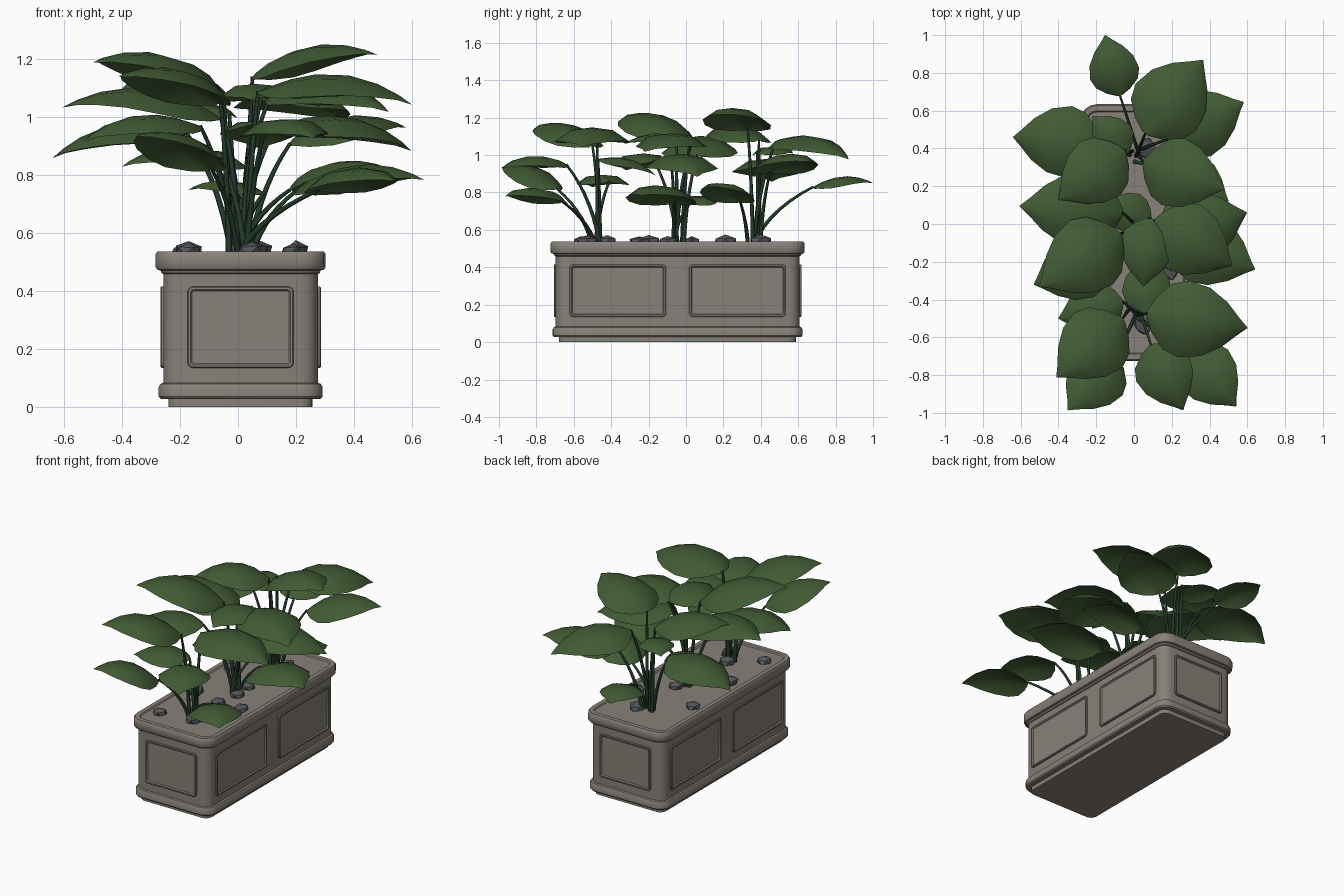
import bpy, bmesh, math, random
from mathutils import Vector

if "Cube" in bpy.data.objects:
    bpy.data.objects.remove(bpy.data.objects["Cube"])

random.seed(4)
CX, CY = 0.009, -0.045          # planter centre
HX, HY = 0.267, 0.652           # planter body half sizes


def material(name, rgb):
    m = bpy.data.materials.new(name)
    m.diffuse_color = (*rgb, 1)
    m.use_nodes = True
    m.node_tree.nodes["Principled BSDF"].inputs["Base Color"].default_value = m.diffuse_color
    return m


STONE = material("warm grey stone", (0.245, 0.22, 0.188))
LEAF = material("leaf green", (0.053, 0.104, 0.034))
STEM = material("dark stem green", (0.017, 0.043, 0.024))
ROCK = material("slate grey", (0.092, 0.096, 0.107))


def finish(bm, name, mat, angle=35):
    me = bpy.data.meshes.new(name)
    bm.to_mesh(me)
    bm.free()
    me.materials.append(mat)
    ob = bpy.data.objects.new(name, me)
    bpy.context.collection.objects.link(ob)
    bpy.ops.object.select_all(action='DESELECT')
    ob.select_set(True)
    bpy.context.view_layer.objects.active = ob
    bpy.ops.object.shade_smooth_by_angle(angle=math.radians(angle))
    return ob


def rounded_rect(hx, hy, r, seg=4):
    pts = []
    for k, (sx, sy) in enumerate([(1, 1), (-1, 1), (-1, -1), (1, -1)]):
        for i in range(seg + 1):
            a = math.pi / 2 * (k + i / seg)
            pts.append((sx * (hx - r) + r * math.cos(a), sy * (hy - r) + r * math.sin(a)))
    return pts


def bridge(bm, rings):
    for a, b in zip(rings, rings[1:]):
        n = len(a)
        for i in range(n):
            bm.faces.new((a[i], a[(i + 1) % n], b[(i + 1) % n], b[i]))


# Planter: one rounded box swept through foot, base moulding, wall and rim
bm = bmesh.new()
profile = [(-.018, 0), (-.018, .027), (.010, .028), (.016, .036), (.016, .068), (.010, .079),
           (0, .083), (0, .459), (.006, .462), (.010, .471), (.021, .474), (.027, .483),
           (.027, .527), (.020, .537), (-.008, .537), (-.014, .530)]
rings = [[bm.verts.new((CX + x, CY + y, z)) for x, y in rounded_rect(HX + d, HY + d, .06 + d)]
         for d, z in profile]
bridge(bm, rings)
bm.faces.new(rings[0][::-1])
bm.faces.new(rings[-1])
finish(bm, "planter_box", STONE)


# Raised panel frames on the four walls
def panel(name, centre, right, half):
    right, up = Vector(right), Vector((0, 0, 1))
    out = right.cross(up)
    bm = bmesh.new()
    rings = []
    for inset, depth in [(0, -.002), (0, .007), (.003, .010), (.010, .010), (.013, .007), (.015, .003)]:
        loop = rounded_rect(half - inset, .14 - inset, .018 - inset * .6, 3)
        rings.append([bm.verts.new(Vector(centre) + right * u + up * v + out * depth) for u, v in loop])
    bridge(bm, rings)
    bm.faces.new(rings[-1])
    finish(bm, name, STONE)


for s, side in ((-1, "front"), (1, "back")):
    panel(side + "_panel", (CX, CY + s * HY, .275), (-s, 0, 0), .183)
for s, side in ((-1, "left"), (1, "right")):
    for k in (-1, 1):
        panel(side + "_panel", (CX + s * HX, CY + k * .32, .275), (0, s, 0), .258)


# Leaf blade: pointed oval, arched lengthwise and domed across
OUTLINE = [(0, .1), (.07, .46), (.2, .85), (.36, 1), (.58, .89), (.77, .58), (.91, .22), (1, .012)]


def leaf(base, tip):
    base, tip = Vector(base), Vector(tip)
    along = tip - base
    length = along.length
    width = min(.81 * length, .41)
    side = Vector((along.y, -along.x, 0)).normalized()
    up = side.cross(along).normalized()
    bm = bmesh.new()
    rows = []
    for t, w in OUTLINE:
        mid = base + along * t + up * (.7 * length * t * (1 - t))
        row = []
        for u in (-1, -.55, 0, .55, 1):
            dome = -.22 * width * w * u * u - .012 * w * (u == 0)
            row.append(bm.verts.new(mid + side * (u * w * width / 2) + up * dome))
        rows.append(row)
    for a, b in zip(rows, rows[1:]):
        for i in range(4):
            bm.faces.new((a[i], a[i + 1], b[i + 1], b[i]))
    bmesh.ops.recalc_face_normals(bm, faces=bm.faces)
    if sum(f.normal.z for f in bm.faces) < 0:
        bmesh.ops.reverse_faces(bm, faces=bm.faces)
    finish(bm, "leaf", LEAF, 50)


# Stem: tapered six-sided tube rising from the soil and bending to the leaf
def stem(root, end):
    root, end = Vector(root), Vector(end)
    d = end - root
    bend = root + Vector((d.x * .25, d.y * .25, d.z * .6))
    n = 7
    bm = bmesh.new()
    rings = []
    for i in range(n + 1):
        t = i / n
        p = root * (1 - t) ** 2 + bend * (2 * t * (1 - t)) + end * t * t
        tangent = ((bend - root) * (1 - t) + (end - bend) * t).normalized()
        a = tangent.orthogonal().normalized() if i == 0 else (a - tangent * a.dot(tangent)).normalized()
        b = tangent.cross(a)
        r = .012 - .0055 * t
        rings.append([bm.verts.new(p + (a * math.cos(k * math.pi / 3) + b * math.sin(k * math.pi / 3)) * r)
                      for k in range(6)])
    bridge(bm, rings)
    finish(bm, "stem", STEM, 70)


def plant(x, y, leaves):
    for i, (bx, by, bz, tx, ty, tz) in enumerate(leaves):
        a = i * 2.4
        r = .015 + .018 * (i % 2)
        reach = Vector((bx - x, by - y, 0)).normalized() * .012
        stem((x + r * math.cos(a) + reach.x, y + r * math.sin(a) + reach.y, .52), (bx, by, bz))
        leaf((bx, by, bz), (tx, ty, tz))


# Front plant
plant(.005, -.475, [
    (.07, -.475, 1.09, .60, -.55, 1.045),
    (-.06, -.50, 1.05, -.41, -.81, 1.14),
    (-.09, -.69, .82, -.35, -.985, .935),
    (.09, -.64, .95, .26, -.985, .93),
    (.28, -.66, .75, .54, -.965, .78),
    (-.06, -.41, .86, -.40, -.50, .83),
    (.06, -.47, .98, .08, -.16, .89)])

# Middle plant
plant(.005, -.05, [
    (-.07, -.05, 1.09, -.50, -.33, 1.19),
    (.11, .02, 1.07, .52, -.22, 1.02),
    (.08, .03, 1.07, .05, -.33, 1.06),
    (-.06, .06, 1.00, -.605, .095, 1.035),
    (.13, -.08, .97, .597, .06, .886),
    (.20, -.06, .745, .64, -.24, .785),
    (-.13, -.17, .97, -.53, -.32, .92),
    (.09, .02, .74, -.17, .11, .75)])

# Back plant
plant(.005, .365, [
    (.05, .33, 1.14, .48, .185, 1.217),
    (-.05, .39, 1.08, -.40, .13, 1.10),
    (.06, .48, 1.07, .365, .868, .98),
    (.18, .45, .91, .58, .645, .965),
    (-.18, .42, .95, -.64, .46, .86),
    (-.074, .68, .83, -.153, 1.0, .85),
    (-.03, .38, 1.01, -.22, .57, 1.01),
    (.18, .29, .75, .50, .12, .83)])

# Loose stones lying on the soil
spots = [(-.17, -.56), (.05, -.53), (.0, -.42), (.19, -.24), (.03, -.25), (-.17, -.2), (.06, -.1),
         (.05, .03), (-.19, .2), (.2, .21), (.07, .4)]
for x, y in spots:
    bm = bmesh.new()
    bmesh.ops.create_icosphere(bm, subdivisions=1, radius=1)
    sx, sy, sz = (random.uniform(a, b) for a, b in ((.045, .062), (.05, .066), (.03, .042)))
    for v in bm.verts:
        k = random.uniform(.8, 1.08)
        v.co = Vector((x + v.co.x * sx * k, y + v.co.y * sy * k, .537 + v.co.z * sz * k))
    finish(bm, "stone", ROCK, 20)
